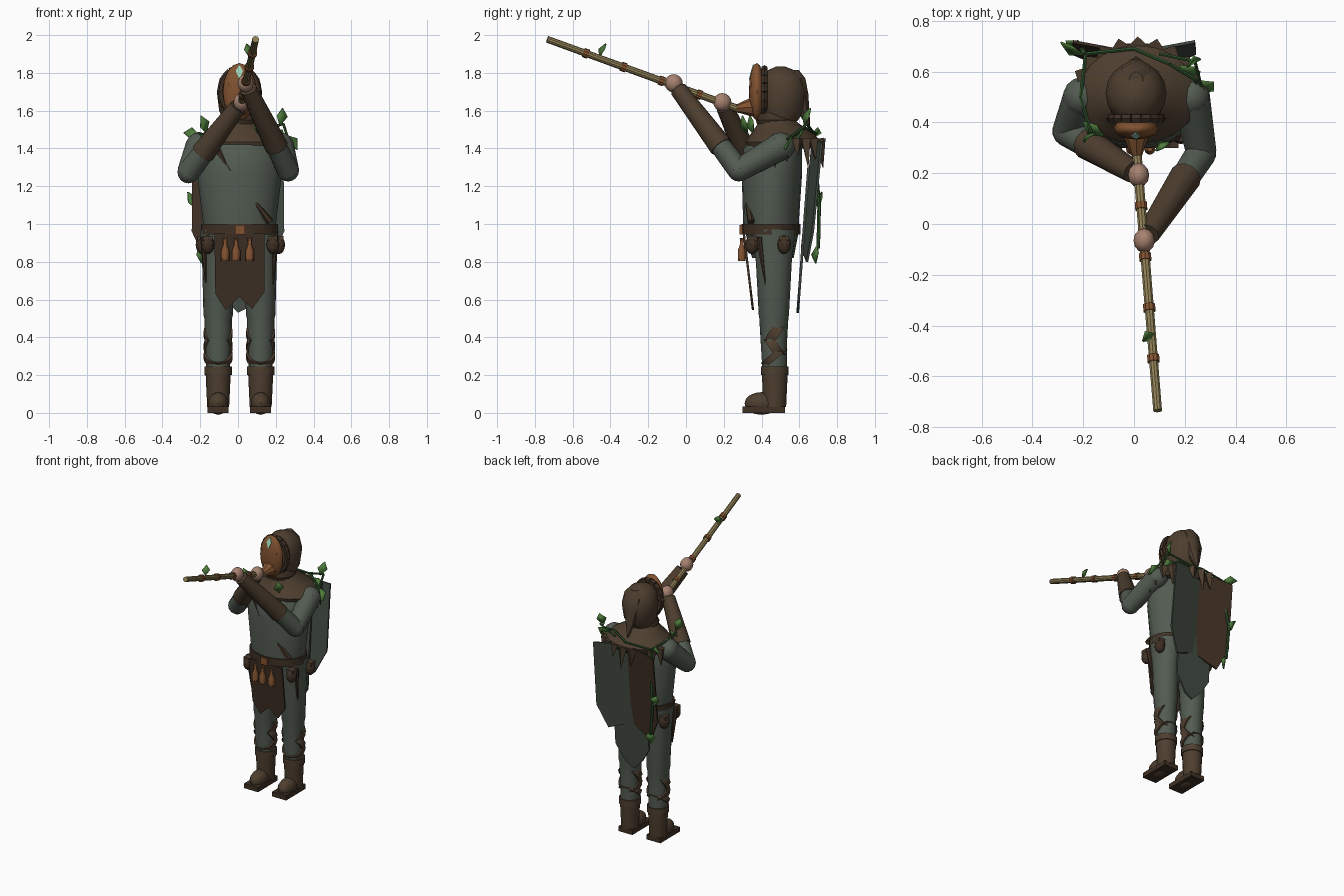
import bpy, bmesh, math
from mathutils import Vector, Matrix

old = bpy.data.objects.get("Cube")
if old:
    bpy.data.objects.remove(old, do_unlink=True)


def material(name, r, g, b):
    m = bpy.data.materials.new(name)
    m.use_nodes = True
    m.diffuse_color = (r, g, b, 1)
    m.node_tree.nodes["Principled BSDF"].inputs["Base Color"].default_value = (r, g, b, 1)
    return m


CLOTH = material("grey green cloth", .085, .105, .082)
CLOAK = material("dark cloak cloth", .055, .07, .055)
BROWN = material("brown leather", .075, .048, .028)
DARK = material("dark leather", .05, .03, .018)
RUST = material("rust wood", .22, .085, .03)
SKIN = material("skin", .38, .22, .16)
BAMBOO = material("bamboo", .27, .21, .09)
LEAF = material("leaf green", .075, .2, .045)
VINE = material("vine green", .03, .09, .025)
MINT = material("pale mint", .35, .7, .5)
CX = .008
made = []


def finish(name, bm, mat):
    bmesh.ops.recalc_face_normals(bm, faces=bm.faces)
    me = bpy.data.meshes.new(name)
    bm.to_mesh(me)
    bm.free()
    me.materials.append(mat)
    ob = bpy.data.objects.new(name, me)
    bpy.context.collection.objects.link(ob)
    made.append(ob)
    return ob


def loft(name, mat, rings, n=16):
    """Stack of ellipses, each (x, y, z, rx, ry)."""
    bm = bmesh.new()
    loops = []
    for x, y, z, rx, ry in rings:
        loops.append([bm.verts.new((x + rx * math.cos(2 * math.pi * i / n),
                                    y + ry * math.sin(2 * math.pi * i / n), z)) for i in range(n)])
    for a, b in zip(loops, loops[1:]):
        for i in range(n):
            bm.faces.new((a[i], a[(i + 1) % n], b[(i + 1) % n], b[i]))
    bm.faces.new(loops[0])
    bm.faces.new(loops[-1])
    return finish(name, bm, mat)


def rod(name, mat, a, b, ra, rb, n=12):
    a, b = Vector(a), Vector(b)
    d = b - a
    bm = bmesh.new()
    turn = d.to_track_quat('Z', 'Y').to_matrix().to_4x4()
    bmesh.ops.create_cone(bm, cap_ends=True, segments=n, radius1=ra, radius2=rb, depth=d.length,
                          matrix=Matrix.Translation((a + b) / 2) @ turn)
    return finish(name, bm, mat)


def ball(name, mat, c, r, n=14):
    bm = bmesh.new()
    bmesh.ops.create_uvsphere(bm, u_segments=n, v_segments=8, radius=1,
                              matrix=Matrix.Translation(c) @ Matrix.Diagonal((*r, 1)))
    return finish(name, bm, mat)


def box(name, mat, c, s):
    bm = bmesh.new()
    bmesh.ops.create_cube(bm, size=1, matrix=Matrix.Translation(c) @ Matrix.Diagonal((*s, 1)))
    return finish(name, bm, mat)


def plate(name, mat, outline, depth, thick=.012):
    """Sheet from an (x, z) outline; depth(x, z) gives y."""
    bm = bmesh.new()
    f = bm.faces.new([bm.verts.new((x, depth(x, z), z)) for x, z in outline])
    ext = bmesh.ops.extrude_face_region(bm, geom=[f])
    for v in ext["geom"]:
        if isinstance(v, bmesh.types.BMVert):
            v.co.y += thick
    return finish(name, bm, mat)


def leaf(name, base, direction, size=.09):
    base, d = Vector(base), Vector(direction).normalized()
    side = d.cross(Vector((.5, -.8, .2))).normalized()
    lift = side.cross(d) * size * .12
    bm = bmesh.new()
    pts = [base, base + d * size * .55 + side * size * .33 + lift, base + d * size,
           base + d * size * .45 - side * size * .33 + lift]
    v = [bm.verts.new(p) for p in pts]
    bm.faces.new((v[0], v[1], v[2]))
    bm.faces.new((v[0], v[2], v[3]))
    ob = finish(name, bm, LEAF)
    ob.modifiers.new("thickness", 'SOLIDIFY').thickness = .008


def vine(name, pts, r=.008):
    for i, (a, b) in enumerate(zip(pts, pts[1:])):
        rod(f"{name}_{i}", VINE, a, b, r, r, 6)


# Legs and boots
for side, x in (("right", -.105), ("left", .12)):
    loft(side + "_leg", CLOTH, [(x, .47, .22, .062, .065), (x, .465, .38, .07, .07), (x, .465, .5, .073, .077),
                                (x, .465, .52, .078, .08), (x, .465, .8, .085, .095), (x * .95, .46, .97, .1, .12)])
    loft(side + "_boot_shaft", BROWN, [(x, .47, .03, .058, .06), (x, .47, .2, .066, .068),
                                       (x, .47, .2, .073, .073), (x, .47, .245, .073, .073)])
    ball(side + "_boot_toe", BROWN, (x, .4, .05), (.054, .09, .06))
    box(side + "_boot_sole", DARK, (x, .412, .017), (.112, .225, .034))
    for i, (z, tilt) in enumerate(((.42, .06), (.35, -.05), (.3, .03))):
        a, b = (x, .467 + tilt * .4, z - .014), (x, .467 - tilt * .4, z + .014)
        rod(f"{side}_shin_wrap_{i}", BROWN, a, b, .077, .077, 16)

# Torso, belt and hips
loft("torso", CLOTH, [(CX, .45, .95, .19, .145), (CX, .45, 1.02, .195, .148), (CX, .455, 1.27, .225, .16),
                      (CX, .46, 1.4, .21, .155), (CX, .48, 1.48, .14, .12)], 20)
loft("hips", CLOTH, [(CX, .46, .82, .16, .11), (CX, .455, .95, .195, .14)], 20)
loft("belt", DARK, [(CX, .45, .945, .205, .155), (CX, .45, 1.0, .205, .155)], 20)
box("belt_buckle", RUST, (.01, .295, .97), (.052, .025, .05))
plate("front_apron", DARK, [(-.125, .95), (.14, .95), (.14, .64), (.075, .55), (.008, .615), (-.065, .545), (-.12, .63)],
      lambda x, z: .30 + (.95 - z) * .12)
for i, x in enumerate((-.068, -.01, .062)):
    loft(f"belt_vial_{i}", RUST, [(x, .295, .805, .022, .022), (x, .295, .86, .022, .022),
                                  (x, .295, .89, .01, .01), (x, .295, .925, .011, .011)], 10)
for i, (x, y) in enumerate(((-.16, .35), (.185, .35), (.215, .52), (-.19, .52))):
    ball(f"belt_pouch_{i}", DARK, (x, y, .89), (.036, .036, .05), 10)
    box(f"pouch_flap_{i}", BROWN, (x, y, .925), (.05, .05, .025))
rod("left_sheath", DARK, (.2, .385, .93), (.185, .42, .68), .017, .004, 6)
rod("right_sheath", DARK, (-.185, .385, .93), (-.17, .4, .69), .017, .004, 6)
rod("chest_strap_lower", DARK, (0, .305, 1.23), (.17, .345, 1.01), .006, .02, 6)
rod("chest_strap_upper", DARK, (-.11, .34, 1.4), (-.04, .305, 1.28), .022, .005, 6)

# Shoulder mantle, ragged fringe and neck
loft("shoulder_mantle", BROWN, [(.015, .505, 1.4, .22, .18), (.015, .515, 1.435, .245, .2), (.012, .51, 1.48, .2, .165),
                                (CX, .49, 1.53, .115, .11), (CX, .48, 1.55, .1, .1)], 20)
loft("neck_scarf", DARK, [(CX, .475, 1.53, .1, .1), (CX, .475, 1.55, .105, .105), (CX, .475, 1.6, .085, .085)])
for i in range(13):
    t = math.radians(-12 + 17 * i)
    c, s = math.cos(t), math.sin(t)
    top = (.015 + .235 * c, .515 + .19 * s, 1.45)
    rod(f"mantle_fringe_{i}", BROWN, top, (.015 + .25 * c, .515 + .21 * s, 1.3 + .03 * (i % 3)), .034, .002, 4)

# Back cloak: two side panels and one long middle panel
panel = [(0, 1.46), (.24, 1.43), (.245, .96), (.17, .8), (0, .87)]
slope = lambda x, z: .575 + (z - .54) * .1 + abs(x) * .2
for side, sx, mat in (("left", 1, CLOAK), ("right", -1, DARK)):
    plate(side + "_cloak_panel", mat, [(sx * x, z) for x, z in panel], slope)
plate("middle_cloak_panel", CLOAK, [(-.13, 1.3), (.14, 1.3), (.14, .68), (.06, .56), (0, .53), (-.07, .6), (-.13, .7)],
      lambda x, z: .585 + (z - .54) * .075, .014)

# Hood with hanging tail
loft("hood", BROWN, [(CX, .5, 1.545, .085, .09), (CX, .51, 1.6, .108, .115), (CX, .515, 1.7, .12, .125),
                     (CX, .51, 1.77, .105, .115), (CX, .505, 1.81, .07, .08), (CX, .5, 1.835, .015, .02)])
loft("hood_tail", BROWN, [(CX, .555, 1.815, .03, .045), (CX, .575, 1.77, .07, .06), (CX, .595, 1.69, .06, .055),
                          (CX, .62, 1.6, .035, .035), (CX, .655, 1.5, .004, .004)], 10)
rim = []
for i in range(19):
    t = math.tau * i / 18
    rim.append((CX + .1 * math.cos(t), .415, 1.7 + .125 * math.sin(t)))
for i, (a, b) in enumerate(zip(rim, rim[1:])):
    rod(f"hood_rim_{i}", DARK, a, b, .018, .018, 6)

# Mask with beak, eye slits and brow gem
ball("mask", RUST, (CX, .375, 1.7), (.088, .042, .152), 20)
rod("mask_beak", RUST, (CX, .36, 1.62), (.012, .245, 1.61), .055, .012, 8)
for side, sx in (("left", 1), ("right", -1)):
    plate(side + "_eye_slit", DARK, [(CX + sx * x, z) for x, z in ((.018, 1.725), (.06, 1.745), (.058, 1.722), (.03, 1.708))],
          lambda x, z: .334 + abs(x - CX) * .2, .009)
    plate(side + "_cheek_groove", DARK, [(CX + sx * x, z) for x, z in ((.045, 1.66), (.066, 1.655), (.05, 1.63))],
          lambda x, z: .342 + abs(x - CX) * .16, .009)
plate("brow_gem", MINT, [(CX, 1.845), (.026, 1.81), (CX, 1.765), (-.012, 1.81)],
      lambda x, z: .333 + max(0, z - 1.77) * .28, .009)

# Arms raised to hold the pipe
arms = (("left", (.225, .5, 1.41), (.265, .28, 1.285), (.04, -.065, 1.745)),
        ("right", (-.205, .5, 1.41), (-.262, .365, 1.275), (.018, .192, 1.645)))
for side, sh, el, ha in arms:
    e, h = Vector(el), Vector(ha)
    cuff = e.lerp(h, .27)
    ball(side + "_shoulder", CLOTH, sh, (.075, .078, .075))
    rod(side + "_upper_arm", CLOTH, sh, el, .074, .06)
    ball(side + "_elbow", CLOTH, el, (.06, .06, .06))
    rod(side + "_forearm", CLOTH, el, cuff, .06, .056)
    rod(side + "_bracer", BROWN, cuff, e.lerp(h, .93), .063, .045)
    ball(side + "_hand", SKIN, ha, (.042, .048, .048), 12)

# Long bamboo blowpipe
tip, mouth = Vector((.093, -.735, 1.978)), Vector((.01, .29, 1.605))
rod("blowpipe", BAMBOO, tip, mouth, .018, .02, 10)
step = (mouth - tip).normalized()
for i, y in enumerate((-.53, -.33, -.13, .07)):
    p = tip.lerp(mouth, (y - tip.y) / (mouth.y - tip.y))
    rod(f"pipe_band_{i}", RUST, p - step * .014, p + step * .014, .025, .025, 10)
leaf("pipe_leaf", (.06, -.46, 1.89), (-.2, .5, 1), .075)

# Vines and leaves
vine("shoulder_vine", [(-.17, .36, 1.47), (-.21, .5, 1.48), (-.19, .67, 1.47), (0, .69, 1.48), (.14, .63, 1.51),
                       (.24, .57, 1.47), (.275, .47, 1.38)])
vine("chest_vine", [(.275, .5, 1.42), (.24, .64, 1.53), (.1, .67, 1.49)], .007)
vine("hanging_vine", [(-.2, .68, 1.46), (-.205, .69, 1.27), (-.225, .705, 1.1), (-.205, .7, .87)], .01)
for i, (b, d) in enumerate((((-.17, .36, 1.48), (-.3, -.2, 1)), ((.22, .63, 1.52), (.15, .35, 1)),
                            ((-.2, .67, 1.47), (-.9, .5, .1)), ((.26, .56, 1.47), (.6, -.4, -.8)),
                            ((.1, .33, 1.48), (.1, -.3, 1)), ((-.225, .705, 1.08), (-.5, .2, 1)),
                            ((-.205, .7, .89), (.1, -.1, -1)), ((.18, .62, 1.5), (.4, -.2, -.3)),
                            ((-.2, .4, 1.47), (.7, -.5, -.2)))):
    leaf(f"vine_leaf_{i}", b, d, .1)

# Smooth rounded surfaces, keep hard edges
bpy.ops.object.select_all(action='DESELECT')
for ob in made:
    ob.select_set(True)
bpy.context.view_layer.objects.active = made[0]
bpy.ops.object.shade_smooth_by_angle(angle=math.radians(35))
